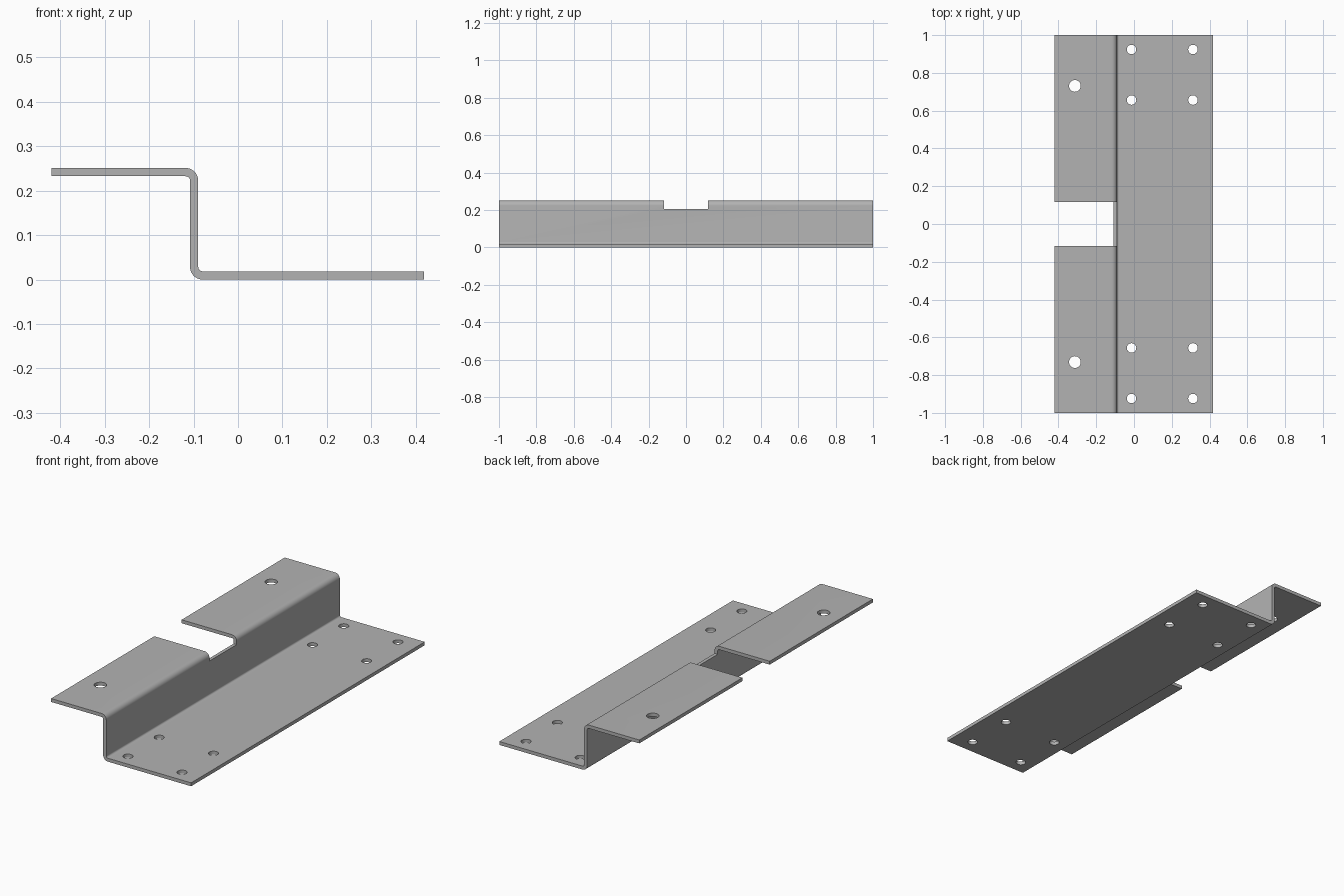
import bpy, bmesh, math
from mathutils import Matrix, Vector

cube = bpy.data.objects.get("Cube")
if cube:
    bpy.data.objects.remove(cube, do_unlink=True)

T = 0.0185                     # sheet thickness
H = 0.251                      # overall height
X0, X1 = -0.42, 0.419          # flange ends
WEB = -0.108                   # outer face of the web
R_IN = 0.01                    # inner bend radius
R_OUT = R_IN + T

steel = bpy.data.materials.new("grey steel")
steel.use_nodes = True
grey = (0.45, 0.45, 0.45, 1)
steel.diffuse_color = grey
steel.node_tree.nodes["Principled BSDF"].inputs["Base Color"].default_value = grey


def arc(cx, cz, r, start, end, steps=10):
    angles = [math.radians(start + (end - start) * i / steps) for i in range(steps + 1)]
    return [(cx + r * math.cos(a), cz + r * math.sin(a)) for a in angles]


def make_object(name, bm):
    bmesh.ops.recalc_face_normals(bm, faces=bm.faces)
    mesh = bpy.data.meshes.new(name)
    bm.to_mesh(mesh)
    bm.free()
    mesh.materials.append(steel)
    obj = bpy.data.objects.new(name, mesh)
    bpy.context.collection.objects.link(obj)
    return obj


# Z-shaped section: upper flange, web, lower flange with rounded bends
top_c = (WEB + T - R_OUT, H - R_OUT)
low_c = (WEB + R_OUT, R_OUT)
section = [(X0, H)]
section += arc(*top_c, R_OUT, 90, 0)
section += arc(*low_c, R_IN, 180, 270)
section += [(X1, T), (X1, 0)]
section += arc(*low_c, R_OUT, 270, 180)
section += arc(*top_c, R_IN, 0, 90)
section += [(X0, H - T)]

bm = bmesh.new()
face = bm.faces.new([bm.verts.new((x, -1, z)) for x, z in section])
ext = bmesh.ops.extrude_face_region(bm, geom=[face])
bmesh.ops.translate(bm, vec=(0, 2, 0),
                    verts=[v for v in ext["geom"] if isinstance(v, bmesh.types.BMVert)])
bracket = make_object("z_bracket", bm)

# Cutter: central notch and all bolt holes
bm = bmesh.new()
bmesh.ops.create_cube(bm, size=1, matrix=Matrix.Translation((-0.3, 0, 0.305))
                      @ Matrix.Diagonal((0.6, 0.234, 0.2, 1)))
holes = [(-0.313, 0.731, H - T / 2, 0.031)]
holes += [(x, y, T / 2, 0.025) for x in (-0.013, 0.312) for y in (0.924, 0.656)]
for x, y, z, radius in holes:
    for side in (1, -1):
        bmesh.ops.create_cone(bm, cap_ends=True, segments=32, radius1=radius,
                              radius2=radius, depth=0.06,
                              matrix=Matrix.Translation(Vector((x, side * y, z))))
cutter = make_object("hole_cutter", bm)
cutter.hide_render = True

cut = bracket.modifiers.new("holes_and_notch", "BOOLEAN")
cut.operation = "DIFFERENCE"
cut.solver = "EXACT"
cut.object = cutter

# Apply the cut, drop the cutter and smooth the bends
bpy.ops.object.select_all(action="DESELECT")
bracket.select_set(True)
bpy.context.view_layer.objects.active = bracket
bpy.ops.object.modifier_apply(modifier=cut.name)
bpy.data.objects.remove(cutter, do_unlink=True)
bpy.ops.object.shade_smooth_by_angle(angle=math.radians(30))
